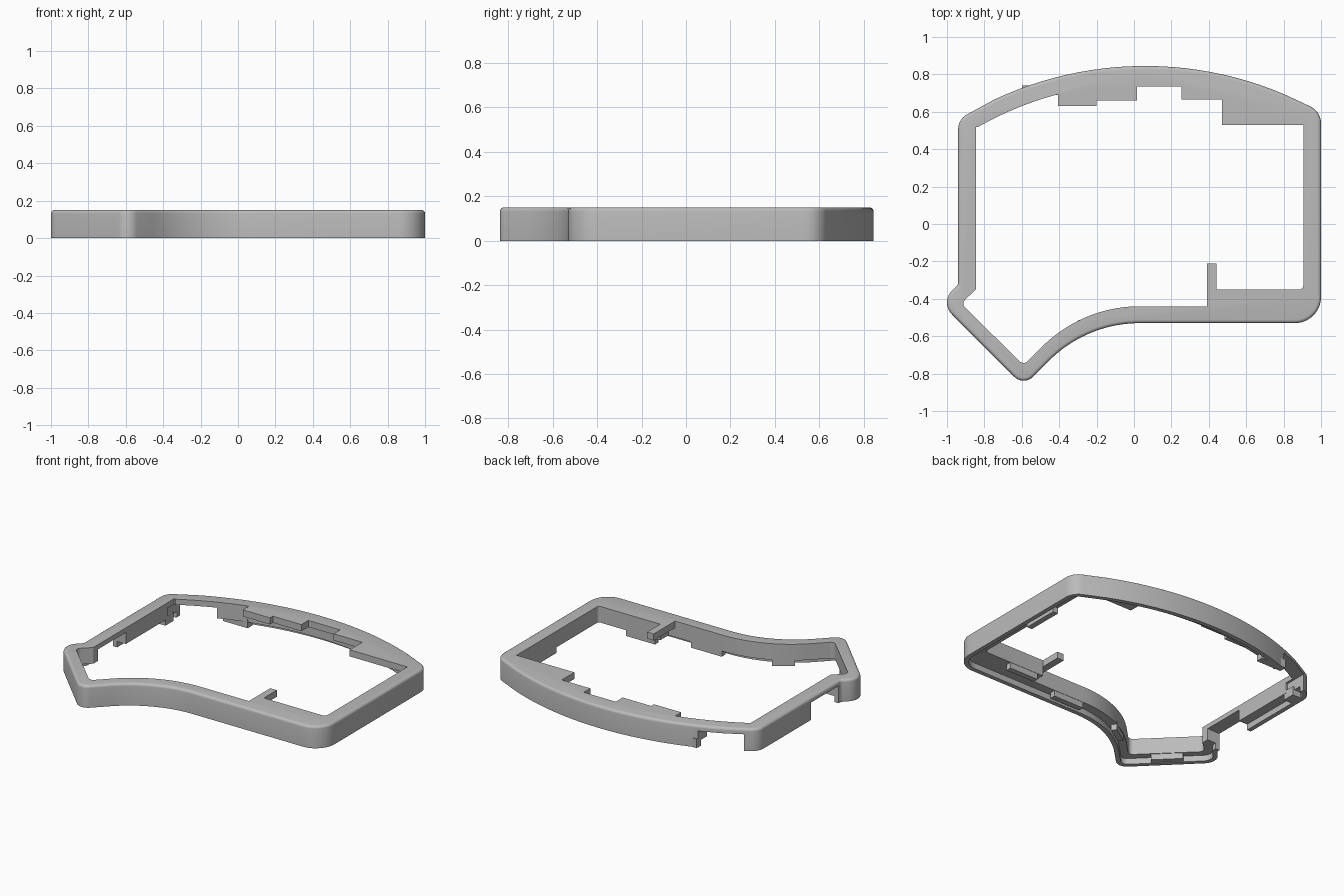
import bpy, bmesh, math
from mathutils import Vector, Matrix

if "Cube" in bpy.data.objects:
    bpy.data.objects.remove(bpy.data.objects["Cube"], do_unlink=True)

gray = bpy.data.materials.new("case gray")
gray.use_nodes = True
gray.diffuse_color = (0.5, 0.5, 0.5, 1)
gray.node_tree.nodes["Principled BSDF"].inputs["Base Color"].default_value = (0.5, 0.5, 0.5, 1)


def fillet(corners, steps=10):
    """Round every (x, y, radius) corner of a closed outline."""
    out = []
    for i, c in enumerate(corners):
        p = Vector(c[:2])
        r = c[2] if len(c) > 2 else 0
        if not r:
            out.append(p)
            continue
        a = (Vector(corners[i - 1][:2]) - p).normalized()
        b = (Vector(corners[(i + 1) % len(corners)][:2]) - p).normalized()
        half = a.angle(b) / 2
        center = p + (a + b).normalized() * (r / math.sin(half))
        start = p + a * (r / math.tan(half)) - center
        sweep = start.angle_signed(p + b * (r / math.tan(half)) - center)
        n = steps * 2 if r > 0.5 else steps
        for k in range(n + 1):
            out.append(center + Matrix.Rotation(-sweep * k / n, 2) @ start)
    return out


def crown(radius, x0, x1, n):
    """Points along the bowed back edge."""
    xs = [x0 + (x1 - x0) * k / n for k in range(n + 1)]
    return [(x, -1.055 + math.sqrt(radius ** 2 - (x - 0.06) ** 2)) for x in xs]


def inset(points, d):
    out = []
    for i, p in enumerate(points):
        t = (points[(i + 1) % len(points)] - points[i - 1]).normalized()
        out.append(p + Vector((-t.y, t.x)) * d)
    return out


def prism(name, points, z0, z1, round_top=0):
    bm = bmesh.new()
    base = bm.faces.new([bm.verts.new((p[0], p[1], z0)) for p in points])
    top = bmesh.ops.extrude_face_region(bm, geom=[base])["geom"]
    bmesh.ops.translate(bm, vec=(0, 0, z1 - z0),
                        verts=[g for g in top if isinstance(g, bmesh.types.BMVert)])
    bmesh.ops.recalc_face_normals(bm, faces=bm.faces)
    if round_top:
        rim = [e for e in bm.edges if all(v.co.z > z1 - 1e-5 for v in e.verts)]
        bmesh.ops.bevel(bm, geom=rim, offset=round_top, segments=4, profile=0.5, affect='EDGES')
    mesh = bpy.data.meshes.new(name)
    bm.to_mesh(mesh)
    bm.free()
    mesh.materials.append(gray)
    obj = bpy.data.objects.new(name, mesh)
    bpy.context.collection.objects.link(obj)
    return obj


def cut(target, cutter):
    mod = target.modifiers.new("cut", 'BOOLEAN')
    mod.operation, mod.solver, mod.object = 'DIFFERENCE', 'EXACT', cutter
    bpy.context.view_layer.objects.active = target
    bpy.ops.object.modifier_apply(modifier=mod.name)
    bpy.data.objects.remove(cutter, do_unlink=True)


def box(name, x0, x1, y0, y1, z0, z1):
    return prism(name, [(x0, y0), (x1, y0), (x1, y1), (x0, y1)], z0, z1)


# Outer outline, counter-clockwise
outer = fillet([(1, -0.53, 0.14), (1, 0.602, 0.1)] + crown(1.9, 0.8, -0.75, 24) +
               [(-0.94, 0.56, 0.09), (-0.94, -0.323, 0.03), (-1.037, -0.42, 0.09),
                (-0.59, -0.867, 0.07), (-0.253, -0.53, 0.684)])

# Opening shared by all levels: left wall, pointed corner and curved front
shared = [(-0.845, -0.35, 0.01), (-0.925, -0.425, 0.03), (-0.59, -0.755, 0.03),
          (-0.275, -0.44, 0.737)]
back_left = crown(1.81, -0.405, -0.835, 8)

# Top opening keeps the tongues and the upright tab
top_opening = fillet(shared + [
    (0.39, -0.44), (0.39, -0.21), (0.44, -0.21), (0.44, -0.35), (0.905, -0.35, 0.02),
    (0.905, 0.53), (0.47, 0.53), (0.47, 0.665), (0.255, 0.665), (0.255, 0.735),
    (0.015, 0.735), (0.015, 0.66), (-0.2, 0.66), (-0.2, 0.63), (-0.405, 0.63)]
    + back_left + [(-0.845, 0.52)])

# Lower opening is wider, leaving tongues as thin shelves
low_opening = fillet(shared + [
    (0.44, -0.44), (0.44, -0.35), (0.905, -0.35, 0.02), (0.905, 0.575)]
    + crown(1.81, 0.8, -0.2, 14) + back_left + [(-0.845, 0.52)])

# Frame
frame = prism("case_frame", outer, 0, 0.15, 0.018)
cut(frame, prism("opening_cutter", top_opening, -0.2, 0.4))
cut(frame, prism("lower_cutter", low_opening, -0.2, 0.105))
cut(frame, prism("rabbet_cutter", inset(outer, 0.03), -0.2, 0.04))

# Port cutouts through the left and back walls
cut(frame, box("side_port_cutter", -0.97, -0.8, -0.3, 0.0, -0.2, 0.118))
cut(frame, box("back_port_cutter", -0.86, -0.6, 0.45, 0.9, -0.2, 0.112))

bpy.ops.object.select_all(action='DESELECT')
frame.select_set(True)
bpy.context.view_layer.objects.active = frame
bpy.ops.object.shade_smooth_by_angle(angle=math.radians(30))

# Retaining blocks below the ring
blocks = [("front_block_right", 0.48, 0.7, -0.39, -0.352),
          ("front_block_middle", 0.04, 0.27, -0.48, -0.442),
          ("corner_post", -0.91, -0.847, 0.43, 0.515),
          ("back_post", -0.598, -0.41, 0.69, 0.74),
          ("right_block", 0.907, 0.945, 0.1, 0.35)]
for name, x0, x1, y0, y1 in blocks:
    box(name, x0, x1, y0, y1, 0.0, 0.06)

# Blocks that follow the slanted walls
for name, x, y, angle, length in [("point_block", -0.775, -0.605, -45, 0.2),
                                  ("curve_block", -0.34, -0.565, 33, 0.14)]:
    obj = box(name, -length / 2, length / 2, -0.018, 0.018, 0, 0.06)
    obj.location = (x, y, 0)
    obj.rotation_euler.z = math.radians(angle)
